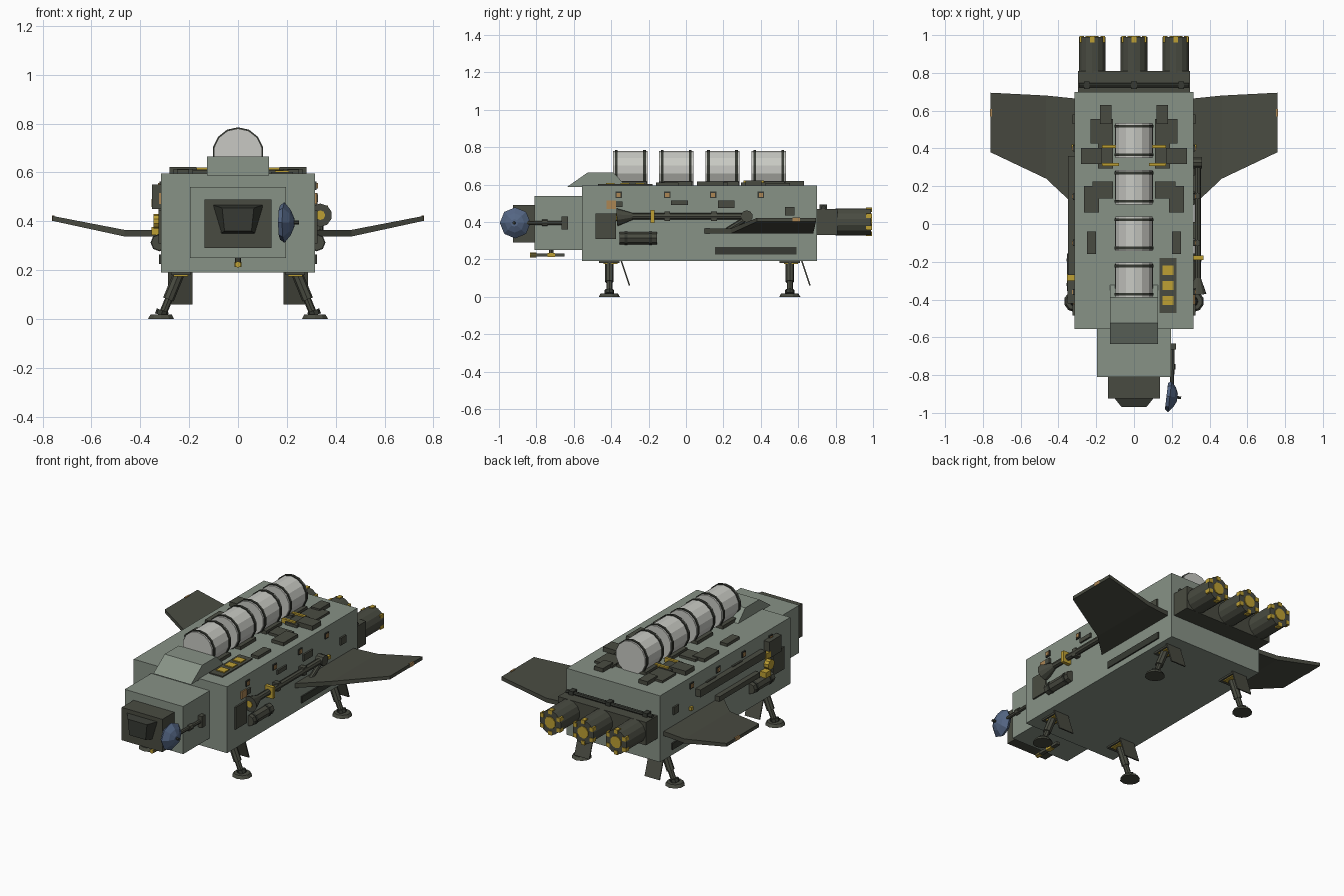
import bpy, bmesh, math
from mathutils import Vector, Matrix

if "Cube" in bpy.data.objects:
    bpy.data.objects.remove(bpy.data.objects["Cube"])


def mat(name, r, g, b):
    lin = lambda c: ((c / 255 + 0.055) / 1.055) ** 2.4 if c > 10 else c / 3294
    m = bpy.data.materials.new(name)
    m.diffuse_color = (lin(r), lin(g), lin(b), 1)
    m.use_nodes = True
    m.node_tree.nodes["Principled BSDF"].inputs["Base Color"].default_value = m.diffuse_color
    return m


GREEN = mat("grey green hull", 135, 146, 134)
DARK = mat("dark olive metal", 73, 75, 65)
BLACK = mat("blackened metal", 55, 58, 51)
WHITE = mat("off white tank", 200, 201, 195)
GOLD = mat("gold", 190, 160, 52)
TAN = mat("tan copper", 172, 134, 84)
BLUE = mat("blue grey dish", 84, 102, 132)


def finish(name, bm, m):
    bmesh.ops.recalc_face_normals(bm, faces=bm.faces)
    me = bpy.data.meshes.new(name)
    bm.to_mesh(me)
    bm.free()
    me.materials.append(m)
    ob = bpy.data.objects.new(name, me)
    bpy.context.collection.objects.link(ob)
    return ob


def box(name, x0, x1, y0, y1, z0, z1, m):
    bm = bmesh.new()
    bmesh.ops.create_cube(bm, size=1)
    for v in bm.verts:
        v.co = ((x0 + x1) / 2 + v.co.x * (x1 - x0), (y0 + y1) / 2 + v.co.y * (y1 - y0),
                (z0 + z1) / 2 + v.co.z * (z1 - z0))
    return finish(name, bm, m)


def cyl(name, p0, p1, r0, m, r1=None, n=12):
    p0, p1 = Vector(p0), Vector(p1)
    d = p1 - p0
    bm = bmesh.new()
    bmesh.ops.create_cone(bm, cap_ends=True, segments=n, radius1=r0,
                          radius2=r0 if r1 is None else r1, depth=d.length)
    rot = d.to_track_quat('Z', 'Y').to_matrix().to_4x4()
    bm.transform(Matrix.Translation((p0 + p1) / 2) @ rot)
    return finish(name, bm, m)


def loft(name, a, b, m):
    """Solid between two matching outlines."""
    bm = bmesh.new()
    va, vb = [bm.verts.new(p) for p in a], [bm.verts.new(p) for p in b]
    bm.faces.new(va)
    bm.faces.new(vb)
    for i in range(len(a)):
        j = (i + 1) % len(a)
        bm.faces.new((va[i], va[j], vb[j], vb[i]))
    return finish(name, bm, m)


def prism_x(name, x0, x1, prof, m):
    return loft(name, [(x0, y, z) for y, z in prof], [(x1, y, z) for y, z in prof], m)


# Hull, nose and cockpit
box("main_hull", -.315, .315, -.555, .70, .19, .595, GREEN)
box("nose_block", -.197, .197, -.81, -.55, .25, .54, GREEN)
box("cockpit_frame", -.137, .137, -.925, -.80, .29, .49, DARK)
loft("cockpit_window", [(-.105, -.92, .467), (.105, -.92, .467), (.07, -.92, .35), (-.07, -.92, .35)],
     [(-.065, -.97, .455), (.065, -.97, .455), (.055, -.97, .36), (-.055, -.97, .36)], BLACK)
prism_x("roof_fairing", -.127, .127, [(-.635, .588), (-.525, .665), (-.39, .665), (-.315, .588)], GREEN)

# Roof tanks with bands and saddles
for i, y in enumerate((-.297, -.052, .195, .442)):
    cyl(f"tank_{i}", (0, y - .092, .68), (0, y + .092, .68), .1, WHITE, n=14)
    for s in (-1, 1):
        c = y + s * .075
        cyl(f"tank_band_{i}_{s}", (0, c - .007, .68), (0, c + .007, .68), .105, BLACK, n=14)
    box(f"tank_saddle_{i}", -.1, .1, y - .065, y + .085, .59, .615, DARK)

# Engines
box("engine_mount", -.297, .297, .69, .81, .33, .47, DARK)
cyl("engine_pipe", (-.29, .735, .477), (.29, .735, .477), .012, BLACK, n=8)
for x in (-.25, 0, .25):
    box("pipe_clamp", x - .015, x + .015, .715, .755, .465, .493, BLACK)
for i, x in enumerate((-.222, 0, .222)):
    cyl(f"engine_{i}", (x, .80, .4), (x, .99, .4), .072, DARK, n=14)
    cyl(f"engine_core_{i}", (x, .98, .4), (x, .995, .4), .036, GOLD, n=10)
    for k in range(6):
        a = math.radians(60 * k + 30)
        cx, cz = x + .064 * math.cos(a), .4 + .064 * math.sin(a)
        box(f"engine_nub_{i}_{k}", cx - .012, cx + .012, .962, .994, cz - .012, cz + .012, GOLD)

for s in (-1, 1):
    # Cranked wings
    def section(x, y0, y1, z, t):
        return [(s * x, y0, z), (s * x, y1, z), (s * x, y1, z + t), (s * x, y0, z + t)]
    loft("wing_inner", section(.30, .085, .663, .338, .027), section(.465, .24, .68, .338, .027), DARK)
    loft("wing_outer", section(.465, .24, .68, .338, .027), section(.76, .38, .695, .402, .02), DARK)
    box("wing_light", s * .757 - .005, s * .757 + .005, .57, .61, .402, .424, TAN)

    # Landing legs with doors
    for y in (-.41, .555):
        cyl("foot", (s * .315, y, 0), (s * .315, y, .018), .056, DARK, .046, n=10)
        cyl("leg_strut", (s * .312, y, .012), (s * .238, y, .19), .016, DARK, n=8)
        cyl("leg_sleeve", (s * .285, y, .08), (s * .238, y, .195), .023, DARK, n=8)
        cyl("foot_ankle", (s * .315, y, .015), (s * .308, y, .035), .026, BLACK, n=8)
        box("leg_socket", s * .235 - .04, s * .235 + .04, y - .055, y + .055, .18, .192, DARK)
        box("leg_socket_trim", s * .235 - .03, s * .235 + .03, y - .03, y + .045, .174, .181, GOLD)
        prism_x("gear_door", s * .187, s * .287,
                [(y + .06, .192), (y + .068, .192), (y + .112, .06), (y + .104, .06)], DARK)

    # Side fittings shared by both sides
    def side(name, y0, y1, z0, z1, d, m):
        box(name, min(s * .31, s * (.315 + d)), max(s * .31, s * (.315 + d)), y0, y1, z0, z1, m)
    cyl("side_canister", (s * .322, -.355, .313), (s * .322, -.155, .313), .033, DARK, n=8)
    for y in (-.32, -.19):
        cyl("canister_band", (s * .322, y - .008, .313), (s * .322, y + .008, .313), .036, BLACK, n=8)
    side("side_slot", .155, .59, .225, .265, .008, BLACK)
    side("front_patch", -.485, -.375, .31, .445, .01, DARK)
    side("tan_patch", -.425, -.375, .47, .515, .008, TAN)
    side("upper_patch", -.375, -.34, .48, .51, .012, DARK)
    side("patch_a", -.08, .01, .49, .515, .01, DARK)
    side("patch_b", .17, .26, .475, .515, .01, DARK)
    side("patch_c", .53, .58, .435, .48, .01, DARK)
    for y in (-.36, -.1, .145, .4):
        side("port_frame", y - .017, y + .017, .528, .562, .007, BLACK)
        side("port_light", y - .011, y + .011, .534, .556, .012, TAN)

    # Roof plates
    for x, y, w, d, h in ((.15, .58, .06, .1, .618), (.17, .49, .12, .13, .608), (.225, .36, .11, .085, .622),
                          (.15, .36, .08, .13, .612), (.225, .13, .08, .14, .615), (.165, .18, .11, .09, .61),
                          (.225, -.1, .05, .12, .612)):
        box("roof_plate", s * x - w / 2, s * x + w / 2, y - d / 2, y + d / 2, .59, h, DARK)
    for y in (.41, .315):
        box("roof_gold_line", s * .125 - .045, s * .125 + .045, y - .008, y + .008, .59, .621, GOLD)
    box("side_gold_clip", s * .32 - .012, s * .32 + .012, .40, .42, .40, .42, GOLD)

# Gold cell panel on the roof
box("cell_panel", .135, .225, -.47, -.18, .59, .602, DARK)
for y in (-.245, -.325, -.405):
    box("gold_cell", .152, .208, y - .024, y + .024, .60, .608, GOLD)

# Right side boom with flared end
cyl("boom_tube", (.337, -.3, .43), (.337, .33, .43), .018, DARK, n=8)
cyl("boom_flare", (.337, -.37, .425), (.337, -.285, .43), .048, DARK, .018, n=10)
cyl("boom_flare_core", (.337, -.374, .425), (.337, -.365, .425), .02, GOLD, n=8)
cyl("boom_joint", (.315, .325, .43), (.36, .325, .43), .032, DARK, n=10)
cyl("boom_brace", (.335, .325, .42), (.335, .22, .355), .014, DARK, n=8)
box("boom_clip", .31, .368, -.19, -.168, .395, .465, GOLD)
for y in (-.1, .15):
    box("boom_bracket", .31, .35, y - .015, y + .015, .405, .455, DARK)

# Left side beams and fittings
box("left_beam", -.35, -.31, -.27, .36, .465, .51, DARK)
box("left_lower_beam", -.345, -.31, -.22, .17, .365, .395, DARK)
box("left_front_box", -.352, -.31, -.42, -.30, .45, .55, DARK)
for z in (.36, .475):
    box("left_gold_fitting", -.355, -.31, -.31, -.265, z - .017, z + .017, GOLD)
cyl("left_round_fitting", (-.31, -.33, .40), (-.345, -.33, .40), .03, GOLD, n=10)

# Dish on its arm
box("dish_base", .19, .222, -.665, -.632, .36, .43, DARK)
cyl("dish_arm", (.205, -.65, .395), (.20, -.90, .395), .011, DARK, n=8)
cyl("dish_arm_joint", (.203, -.77, .395), (.203, -.74, .395), .018, DARK, n=8)
axis = Vector((1, -.12, 0)).normalized()
c = Vector((.18, -.912, .395))
cyl("dish_rim", c - axis * .008, c + axis * .01, .07, BLUE, .083, n=8)
cyl("dish_face", c + axis * .01, c + axis * .036, .083, BLUE, .052, n=8)
cyl("dish_center", c + axis * .036, c + axis * .05, .052, BLUE, .02, n=8)
cyl("dish_feed", c + axis * .045, c + axis * .07, .008, BLACK, n=6)

# Probe under the nose
cyl("probe_post", (0, -.72, .222), (0, -.72, .255), .012, DARK, n=8)
box("probe_bar", -.012, .012, -.83, -.65, .215, .231, DARK)
cyl("probe_tip", (0, -.834, .223), (0, -.80, .223), .013, GOLD, n=8)
box("probe_collar", -.014, .014, -.74, -.70, .212, .234, GOLD)
